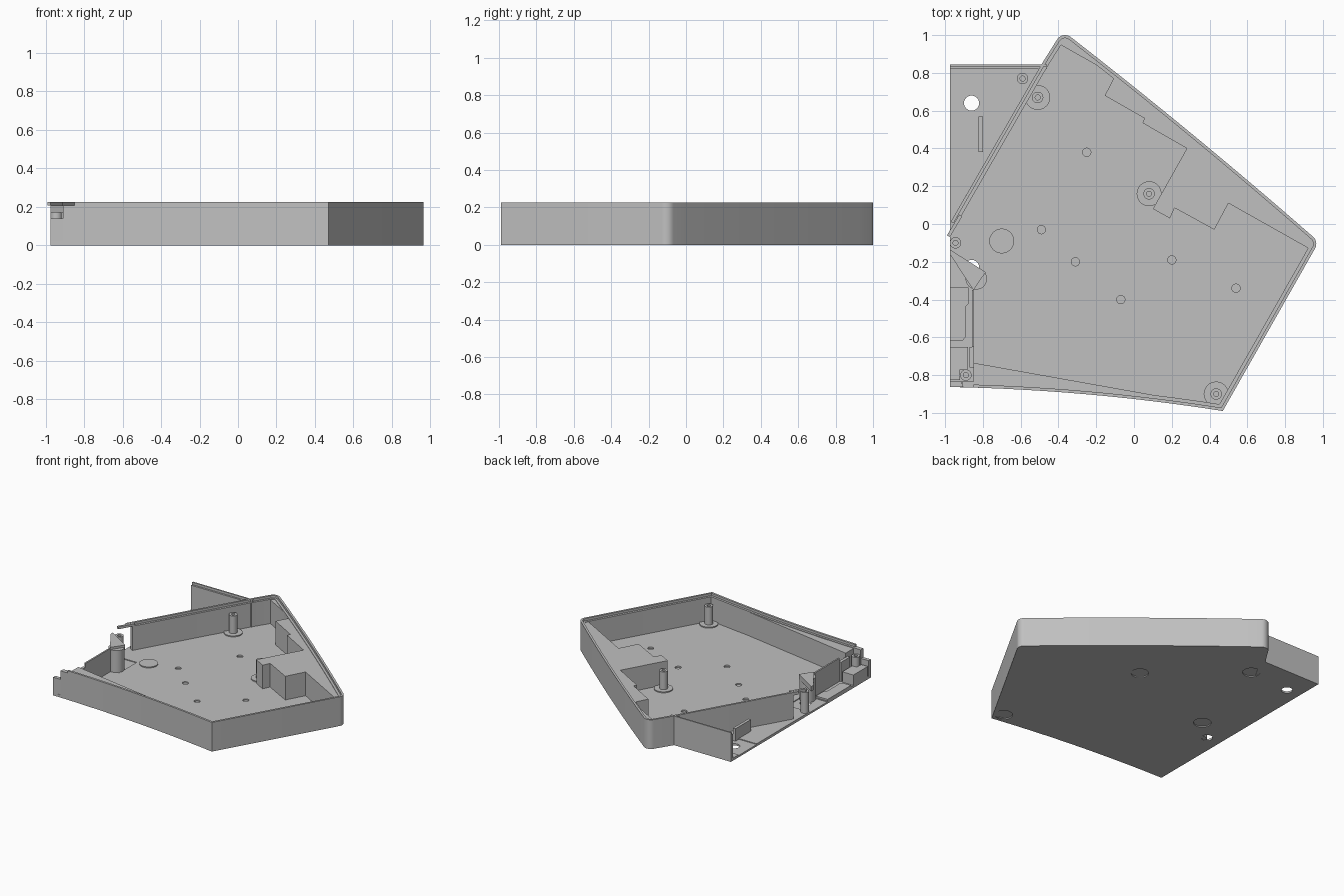
import bpy, bmesh, math
from mathutils import Vector

cube = bpy.data.objects.get("Cube")
if cube:
    bpy.data.objects.remove(cube)

grey = bpy.data.materials.new("plastic_grey")
grey.use_nodes = True
colour = (0.53, 0.53, 0.53, 1)
grey.diffuse_color = colour
grey.node_tree.nodes["Principled BSDF"].inputs["Base Color"].default_value = colour

FLOOR, LEDGE, RIM = 0.02, 0.207, 0.225
LEFT = -0.975


def finish(name, bm):
    bmesh.ops.recalc_face_normals(bm, faces=bm.faces)
    mesh = bpy.data.meshes.new(name)
    bm.to_mesh(mesh)
    bm.free()
    mesh.materials.append(grey)
    ob = bpy.data.objects.new(name, mesh)
    bpy.context.collection.objects.link(ob)
    return ob


def add_prism(bm, pts, z0, z1):
    low = [bm.verts.new((p[0], p[1], z0)) for p in pts]
    high = [bm.verts.new((p[0], p[1], z1)) for p in pts]
    bm.faces.new(low)
    bm.faces.new(high)
    for i in range(len(pts)):
        j = (i + 1) % len(pts)
        bm.faces.new((low[i], low[j], high[j], high[i]))


def prism(name, pts, z0, z1):
    bm = bmesh.new()
    add_prism(bm, pts, z0, z1)
    return finish(name, bm)


def rect(x0, x1, y0, y1):
    return [(x0, y0), (x1, y0), (x1, y1), (x0, y1)]


def arc(c, r, a0, a1, n):
    angles = [math.radians(a0 + (a1 - a0) * i / n) for i in range(n + 1)]
    return [(c[0] + r * math.cos(a), c[1] + r * math.sin(a)) for a in angles]


def circle(c, r, n=24):
    return arc(c, r, 0, 360, n)[:-1]


def bow(a, b, bulge, n=16):
    """Shallow curve from a to b, bulging to the left of travel."""
    a, b = Vector(a), Vector(b)
    d = (b - a).normalized()
    side = Vector((-d.y, d.x))
    return [tuple(a.lerp(b, i / n) + side * bulge * 4 * (i / n) * (1 - i / n))
            for i in range(n + 1)]


def offset(pts, t):
    """Mitred offset to the right of travel."""
    pts = [Vector(p) for p in pts]
    out = []
    for i, p in enumerate(pts):
        d0 = (p - pts[max(i - 1, 0)]).normalized()
        d1 = (pts[min(i + 1, len(pts) - 1)] - p).normalized()
        n0, n1 = Vector((d0.y, -d0.x)), Vector((d1.y, -d1.x))
        n = (n0 + n1).normalized()
        out.append(tuple(p + n * t / max(0.4, n.dot(n1 if n1.length else n0))))
    return out


def wall(name, path, t, z0, z1):
    return prism(name, path + offset(path, t)[::-1], z0, z1)


def cut(target, shapes, z0, z1):
    bm = bmesh.new()
    for s in shapes:
        add_prism(bm, s, z0, z1)
    tool = finish("cutter", bm)
    tool.hide_render = True
    mod = target.modifiers.new("cut", "BOOLEAN")
    mod.operation, mod.solver, mod.object = "DIFFERENCE", "EXACT", tool
    deps = bpy.context.evaluated_depsgraph_get()
    mesh = bpy.data.meshes.new_from_object(target.evaluated_get(deps))
    target.modifiers.clear()
    target.data = mesh
    bpy.data.objects.remove(tool)


# Outline pieces, running clockwise
step = (-0.49, 0.845)
back_corner = arc((-0.365, 0.95), 0.05, 150, 52, 8)
right_corner = arc((0.915, -0.105), 0.05, 50, -30, 8)
back_edge = bow(back_corner[-1], right_corner[0], 0.012)
front_tip = (0.47, -0.99)
front_edge = bow(front_tip, (LEFT, -0.863), -0.025)
body = back_corner + back_edge[1:-1] + right_corner

# Floor plate with pads, holes and foot recesses
floor = prism("floor", [(LEFT, 0.845), step] + body + front_edge, 0, FLOOR)
feet = [(0.08, 0.16), (-0.51, 0.67), (-0.7, -0.09), (0.435, -0.9)]
cut(floor, [circle(p, 0.062) for p in feet], -0.02, 0.008)
pads = [rect(-1.1, -0.785, 0.53, 0.75), rect(-1.1, -0.785, -0.33, -0.115)]
cut(floor, pads, 0.014, 0.1)
cut(floor, [circle((-0.86, y), 0.04) for y in (0.64, -0.23)], -0.1, 0.1)
dimples = [(-0.25, 0.38), (-0.49, -0.03), (-0.31, -0.2), (-0.07, -0.4),
           (0.2, -0.19), (0.54, -0.34)]
cut(floor, [circle(p, 0.022, 16) for p in dimples], 0.01, 0.1)
for i, p in enumerate(feet):
    prism(f"foot_disc_{i}", circle(p, 0.066), 0.012, FLOOR + 0.008)

# Outer wall with a thinner raised lip
front_wall = [p for p in front_edge if p[0] > -0.9] + [(-0.91, -0.864)]
front_lip = [p for p in front_edge if p[0] > -0.84] + [(-0.85, -0.866)]
partition_end, lip_end = (-0.951, 0.045), (-0.97, 0.012)
wall("outer_wall", [partition_end, step] + body + front_wall, 0.033, 0.003, LEDGE)
wall("outer_lip", [lip_end, step] + body + front_lip, 0.016, LEDGE - 0.005, RIM)
wall("partition_lip", [(-0.99, -0.06), (-0.925, 0.05)], 0.018, LEDGE, RIM)
prism("low_wall_end", rect(LEFT, -0.91, -0.863, -0.835), 0.003, 0.14)

# Wing wall on the open side
wall("wing_wall", [(LEFT, 0.845), (-0.46, 0.845)], 0.025, 0.003, LEDGE)
wall("wing_lip", [(LEFT, 0.845), (-0.46, 0.845)], 0.011, LEDGE - 0.005, RIM)

# Solid ledges along the back and front walls
back_steps = [(0.935, -0.135), (0.5, 0.11), (0.425, -0.03), (0.215, 0.085),
              (0.19, 0.03), (0.1, 0.08), (0.28, 0.4), (0.045, 0.535),
              (0.055, 0.56), (-0.155, 0.68), (-0.1, 0.785), (-0.4, 0.955)]
prism("back_ledge", offset(back_edge, 0.008) + back_steps, 0.004, LEDGE - 0.004)
prism("front_ledge", offset(front_lip, 0.008) + [(-0.85, -0.735), (0.455, -0.968)],
      0.004, LEDGE - 0.004)


# Hollow screw posts
def post(name, c, top, r=0.03):
    ob = prism(name, circle(c, r), 0.01, top)
    cut(ob, [circle(c, r * 0.45, 16)], top - 0.08, top + 0.1)


for i, (c, top) in enumerate([(feet[0], 0.165), (feet[1], 0.165), (feet[3], 0.165),
                              ((-0.59, 0.77), 0.1), ((-0.945, -0.1), 0.18),
                              ((-0.89, -0.8), 0.17)]):
    post(f"screw_post_{i}", c, top)

# Column and triangular web beside the open edge
prism("column", circle((-0.835, -0.29), 0.057), 0.005, 0.19)
prism("column_web", [(LEFT, -0.135), (-0.785, -0.255), (-0.85, -0.35), (LEFT, -0.16)],
      0.17, 0.207)

# Small fittings along the open edge
prism("upright_tab", rect(-0.822, -0.8, 0.38, 0.57), 0.01, 0.11)
prism("side_partition", rect(-0.858, -0.846, -0.65, -0.35), 0.01, 0.2)
prism("partition_foot", rect(-0.87, -0.846, -0.76, -0.65), 0.01, 0.17)
prism("pocket_plate", [(LEFT, -0.62), (-0.91, -0.62), (-0.893, -0.6), (-0.893, -0.44),
                       (-0.875, -0.42), (-0.875, -0.335), (LEFT, -0.335)], 0.01, 0.032)
prism("corner_block", [(LEFT, -0.825), (-0.92, -0.825), (-0.92, -0.77), (-0.88, -0.77),
                       (-0.88, -0.65), (LEFT, -0.65)], 0.01, 0.1)

# Soft shading on curved walls, sharp edges kept
for ob in bpy.context.collection.objects:
    ob.select_set(ob.type == "MESH")
    if ob.type == "MESH":
        bpy.context.view_layer.objects.active = ob
bpy.ops.object.shade_smooth_by_angle(angle=math.radians(30))
